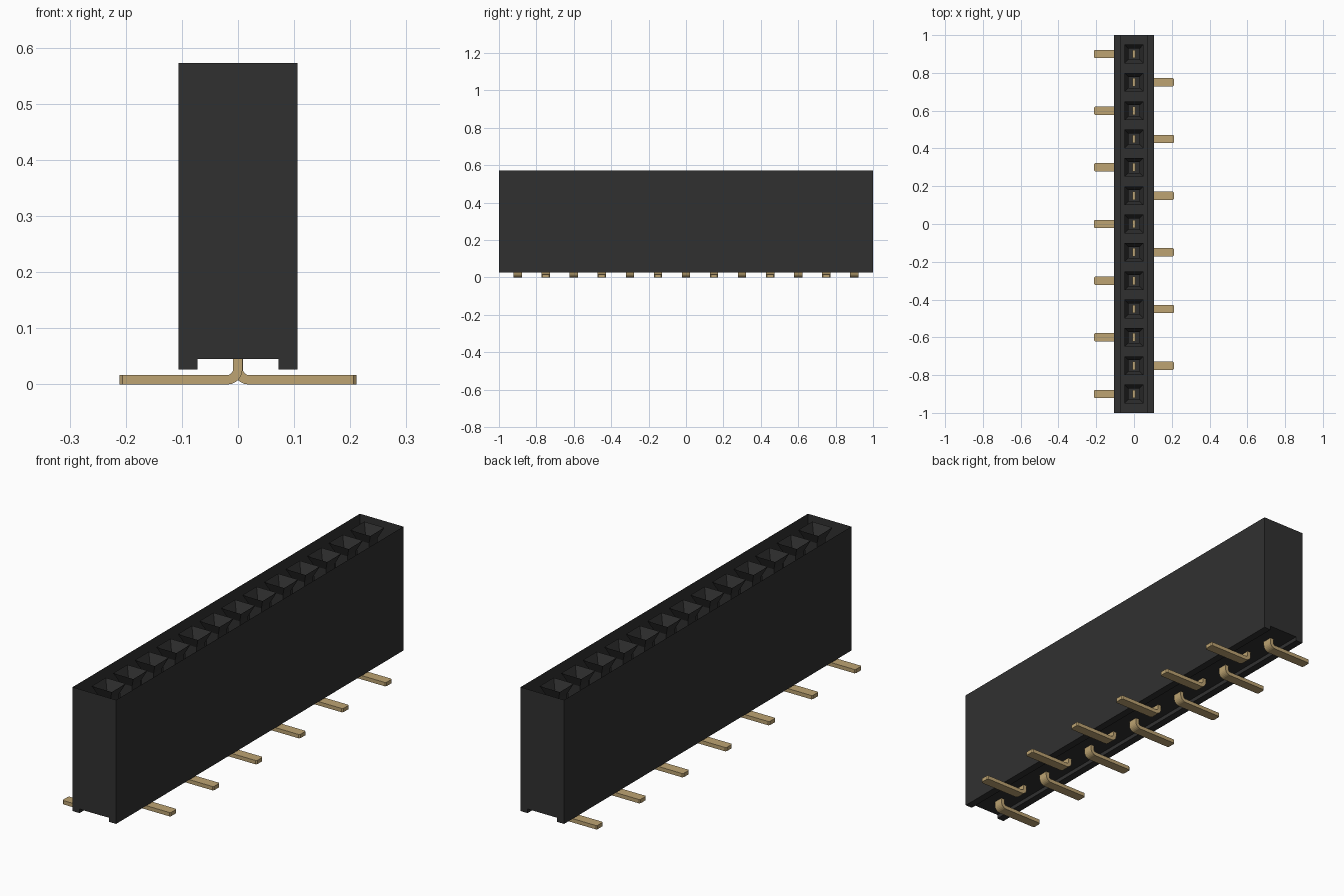
import bpy
import bmesh
from math import sin, cos, pi

if "Cube" in bpy.data.objects:
    bpy.data.objects.remove(bpy.data.objects["Cube"], do_unlink=True)


def make_material(name, rgb, metallic=0.0):
    mat = bpy.data.materials.new(name)
    mat.use_nodes = True
    mat.diffuse_color = (*rgb, 1)
    bsdf = mat.node_tree.nodes["Principled BSDF"]
    bsdf.inputs["Base Color"].default_value = (*rgb, 1)
    bsdf.inputs["Metallic"].default_value = metallic
    return mat


BLACK = make_material("black plastic", (0.03, 0.03, 0.03))
GOLD = make_material("dull gold", (0.51, 0.37, 0.17))

COUNT, PITCH = 13, 0.15
HALF_W, SLOT, TOP, BASE, CEILING = 0.106, 0.072, 0.573, 0.027, 0.045


def finish(name, bm, mat):
    bmesh.ops.recalc_face_normals(bm, faces=bm.faces)
    mesh = bpy.data.meshes.new(name)
    bm.to_mesh(mesh)
    bm.free()
    mesh.materials.append(mat)
    obj = bpy.data.objects.new(name, mesh)
    bpy.context.collection.objects.link(obj)
    return obj


def extrude_profile(points, y0, y1):
    """Prism along y from an x, z outline; both ends are capped."""
    bm = bmesh.new()
    face = bm.faces.new([bm.verts.new((x, y0, z)) for x, z in points])
    out = bmesh.ops.extrude_face_region(bm, geom=[face], use_keep_orig=True)
    moved = [g for g in out["geom"] if isinstance(g, bmesh.types.BMVert)]
    bmesh.ops.translate(bm, verts=moved, vec=(0, y1 - y0, 0))
    bmesh.ops.recalc_face_normals(bm, faces=bm.faces)
    return bm


# Housing: thin shell, open at the top, with a channel along the underside
half = [(HALF_W, TOP), (HALF_W, BASE), (SLOT, BASE), (SLOT, CEILING)]
outline = half + [(-x, z) for x, z in reversed(half)]
bm = extrude_profile(outline, -1, 1)
lid = [f for f in bm.faces if f.calc_center_median().z > TOP - 0.001]
bmesh.ops.delete(bm, geom=lid, context='FACES_ONLY')
finish("housing", bm, BLACK)


# Sockets: square funnel leading into a square well
def make_socket(y):
    bm = bmesh.new()
    rings = []
    for r, z in ((0.049, TOP), (0.029, TOP - 0.045), (0.029, 0.2)):
        rings.append([bm.verts.new((sx * r, y + sy * r, z))
                      for sx, sy in ((-1, -1), (1, -1), (1, 1), (-1, 1))])
    for a, b in zip(rings, rings[1:]):
        for i in range(4):
            j = (i + 1) % 4
            bm.faces.new((a[i], a[j], b[j], b[i]))
    bm.faces.new(rings[-1])
    return finish("socket", bm, BLACK)


# Pins: flat strip bent outward into a soldering foot
def make_pin(y, side):
    t, thick, inner, tip = 0.008, 0.017, 0.010, 0.211
    outer = inner + thick
    cx = t - outer

    def arc(r, start, end, steps=6):
        angles = [start + (end - start) * i / steps for i in range(steps + 1)]
        return [(cx + r * cos(a), outer + r * sin(a)) for a in angles]

    points = [(t, 0.4)] + arc(outer, 0, -pi / 2) + [(-tip, 0), (-tip, thick)]
    points += arc(inner, -pi / 2, 0) + [(t - thick, 0.4)]
    bm = extrude_profile([(-side * x, z) for x, z in points], y - 0.022, y + 0.022)
    corners = [e for e in bm.edges
               if all(abs(v.co.x) > tip - 0.001 for v in e.verts)
               and abs(e.verts[0].co.z - e.verts[1].co.z) > 0.01]
    bmesh.ops.bevel(bm, geom=corners, offset=0.005, segments=1, affect='EDGES')
    return finish("pin", bm, GOLD)


for i in range(COUNT):
    y = (i - (COUNT - 1) / 2) * PITCH
    make_socket(y)
    make_pin(y, -1 if i % 2 == 0 else 1)
